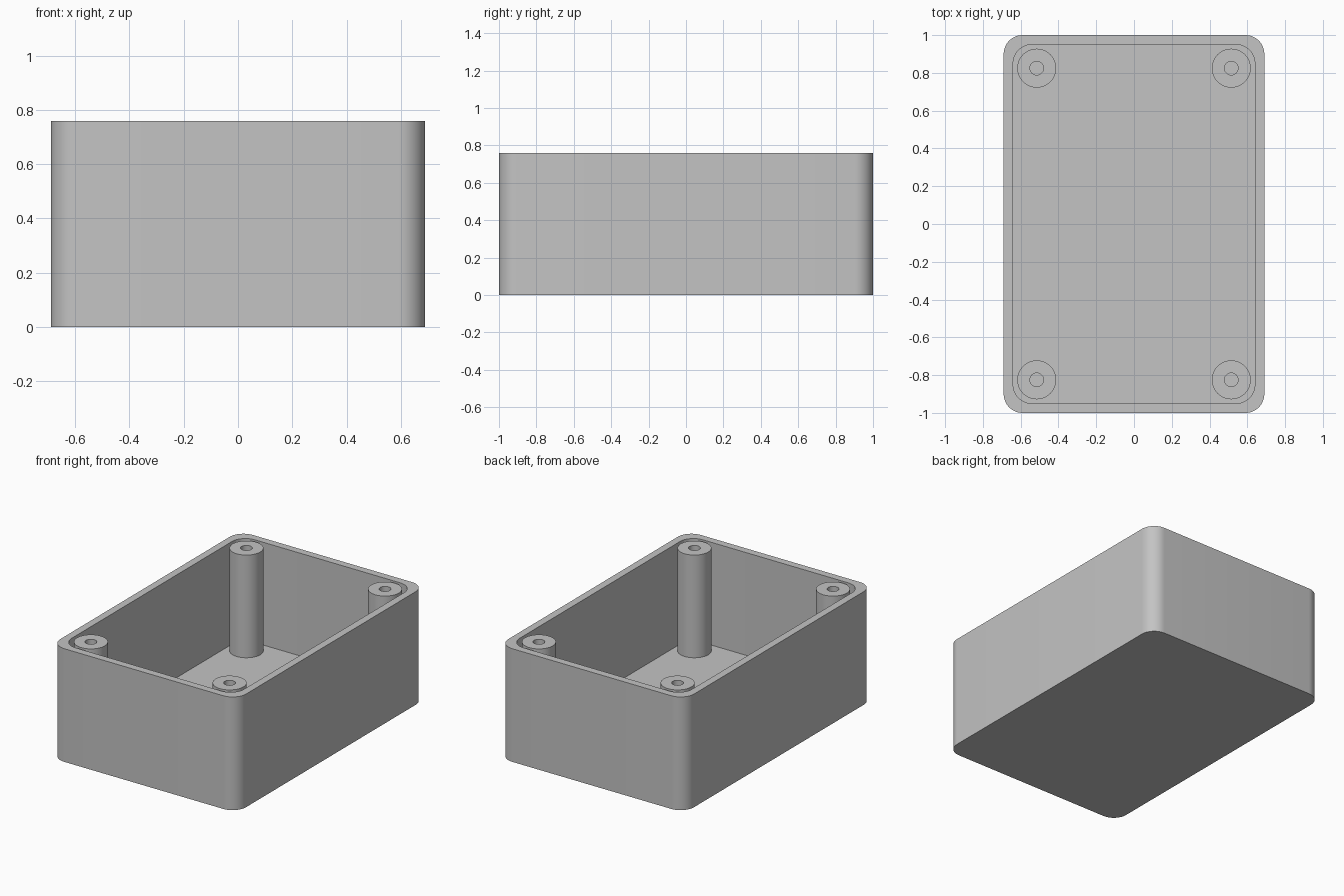
import bpy, bmesh, math

if "Cube" in bpy.data.objects:
    bpy.data.objects.remove(bpy.data.objects["Cube"], do_unlink=True)

HALF_X, HALF_Y, HEIGHT = 0.69, 1.0, 0.76
WALL, FLOOR, CORNER = 0.05, 0.07, 0.1
POST_X, POST_Y, POST_R, HOLE_R = 0.515, 0.825, 0.103, 0.036
ARC_STEPS = 12

# The single plastic colour
plastic = bpy.data.materials.new("grey plastic")
plastic.use_nodes = True
colour = (0.55, 0.55, 0.55, 1)
plastic.diffuse_color = colour
plastic.node_tree.nodes["Principled BSDF"].inputs["Base Color"].default_value = colour


def outline(hx, hy, r):
    """Counter-clockwise rounded rectangle; a circle when hx = hy = r."""
    points = []
    for quarter, (sx, sy) in enumerate([(1, 1), (-1, 1), (-1, -1), (1, -1)]):
        for i in range(ARC_STEPS + 1):
            a = (quarter + i / ARC_STEPS) * math.pi / 2
            points.append((sx * (hx - r) + r * math.cos(a),
                           sy * (hy - r) + r * math.sin(a)))
    return points


def hollow_solid(name, outer, inner, base, cavity, top, location=(0, 0, 0)):
    """Solid that climbs the outer outline, crosses the rim and drops inside."""
    bm = bmesh.new()
    stages = [(outer, base), (outer, top), (inner, top), (inner, cavity)]
    rings = [[bm.verts.new((x, y, z)) for x, y in outline(*shape)]
             for shape, z in stages]
    count = len(rings[0])
    for low, high in zip(rings, rings[1:]):
        for i in range(count):
            j = (i + 1) % count
            bm.faces.new((low[i], low[j], high[j], high[i]))
    bm.faces.new(rings[0][::-1])
    bm.faces.new(rings[-1])
    bmesh.ops.remove_doubles(bm, verts=bm.verts[:], dist=0.0001)
    bmesh.ops.recalc_face_normals(bm, faces=bm.faces[:])
    mesh = bpy.data.meshes.new(name)
    bm.to_mesh(mesh)
    bm.free()
    mesh.materials.append(plastic)
    obj = bpy.data.objects.new(name, mesh)
    obj.location = location
    bpy.context.collection.objects.link(obj)
    bpy.ops.object.select_all(action="DESELECT")
    obj.select_set(True)
    bpy.context.view_layer.objects.active = obj
    bpy.ops.object.shade_smooth_by_angle(angle=math.radians(30))
    return obj


# Open box
hollow_solid("box_shell", (HALF_X, HALF_Y, CORNER),
             (HALF_X - WALL, HALF_Y - WALL, CORNER), 0, FLOOR, HEIGHT)

# Screw posts, sunk slightly into the floor
for side, sx in (("right", -1), ("left", 1)):
    for end, sy in (("front", -1), ("back", 1)):
        hollow_solid(f"screw_post_{end}_{side}", (POST_R,) * 3, (HOLE_R,) * 3,
                     FLOOR - 0.02, FLOOR + 0.01, HEIGHT,
                     (sx * POST_X, sy * POST_Y, 0))
